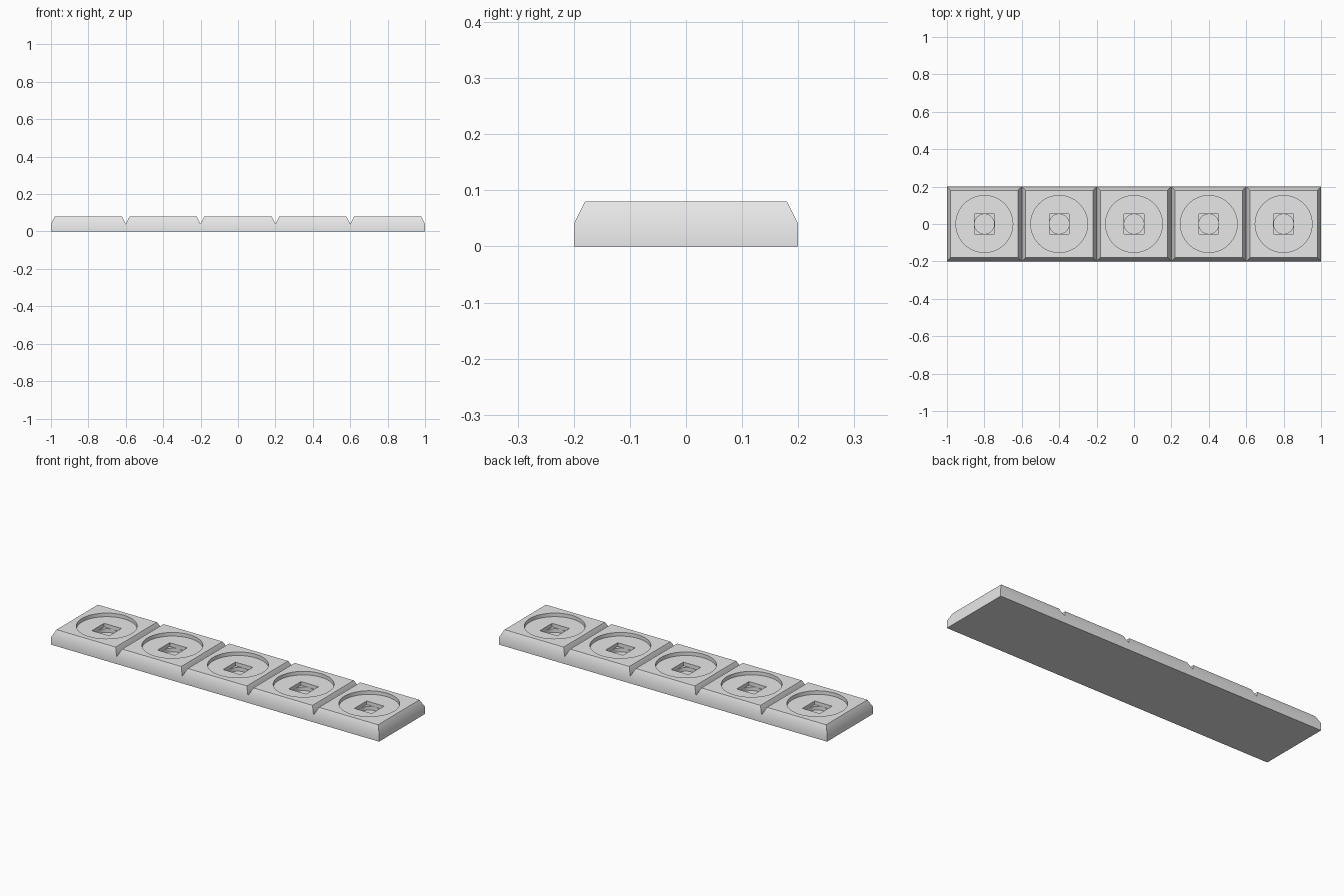
import bpy, bmesh, math
from mathutils import Matrix, Vector

cube = bpy.data.objects.get("Cube")
if cube:
    bpy.data.objects.remove(cube, do_unlink=True)

TILE, TOP, SHOULDER, BEVEL = 0.4, 0.08, 0.04, 0.02

grey = bpy.data.materials.new("light grey")
grey.use_nodes = True
colour = (0.8, 0.8, 0.8, 1)
grey.diffuse_color = colour
grey.node_tree.nodes["Principled BSDF"].inputs["Base Color"].default_value = colour


def make_object(name, bm):
    bmesh.ops.recalc_face_normals(bm, faces=bm.faces)
    mesh = bpy.data.meshes.new(name)
    bm.to_mesh(mesh)
    bm.free()
    mesh.materials.append(grey)
    obj = bpy.data.objects.new(name, mesh)
    bpy.context.collection.objects.link(obj)
    return obj


def prism(name, sides, radius, floor, ceiling, turn=0):
    bm = bmesh.new()
    bmesh.ops.create_cone(bm, cap_ends=True, segments=sides,
                          radius1=radius, radius2=radius, depth=ceiling - floor,
                          matrix=Matrix.Translation((0, 0, (floor + ceiling) / 2))
                          @ Matrix.Rotation(turn, 4, "Z"))
    obj = make_object(name, bm)
    obj.hide_render = True
    return obj


# Tile body: stacked square rings with a chamfered upper edge
def tile_body():
    bm = bmesh.new()
    rings = []
    for half, z in ((TILE / 2, 0), (TILE / 2, SHOULDER), (TILE / 2 - BEVEL, TOP)):
        rings.append([bm.verts.new((x * half, y * half, z))
                      for x, y in ((-1, -1), (1, -1), (1, 1), (-1, 1))])
    for low, high in zip(rings, rings[1:]):
        for i in range(4):
            j = (i + 1) % 4
            bm.faces.new((low[i], low[j], high[j], high[i]))
    bm.faces.new(rings[0][::-1])
    bm.faces.new(rings[-1])
    return make_object("tile_1", bm)


tile = tile_body()

# Stepped pocket: wide round recess, square socket, round hole
cutters = [
    prism("round_recess_cutter", 64, 0.152, 0.06, 0.12),
    prism("square_socket_cutter", 4, 0.053 * math.sqrt(2), 0.04, 0.11, math.pi / 4),
    prism("round_hole_cutter", 48, 0.0528, 0.02, 0.10),
]
for cutter in cutters:
    mod = tile.modifiers.new(cutter.name, "BOOLEAN")
    mod.operation = "DIFFERENCE"
    mod.solver = "EXACT"
    mod.object = cutter

# Bake the pocket into the tile
depsgraph = bpy.context.evaluated_depsgraph_get()
baked = bpy.data.meshes.new_from_object(tile.evaluated_get(depsgraph))
tile.modifiers.clear()
tile.data = baked
baked.materials.clear()
baked.materials.append(grey)
for cutter in cutters:
    bpy.data.objects.remove(cutter, do_unlink=True)

# Smooth shading with sharp edges kept
bpy.ops.object.select_all(action="DESELECT")
tile.select_set(True)
bpy.context.view_layer.objects.active = tile
bpy.ops.object.shade_smooth_by_angle(angle=math.radians(30))

# Row of five identical tiles
tile.location.x = -2 * TILE
for i in range(1, 5):
    copy = tile.copy()
    copy.name = f"tile_{i + 1}"
    copy.location = Vector(((i - 2) * TILE, 0, 0))
    bpy.context.collection.objects.link(copy)
